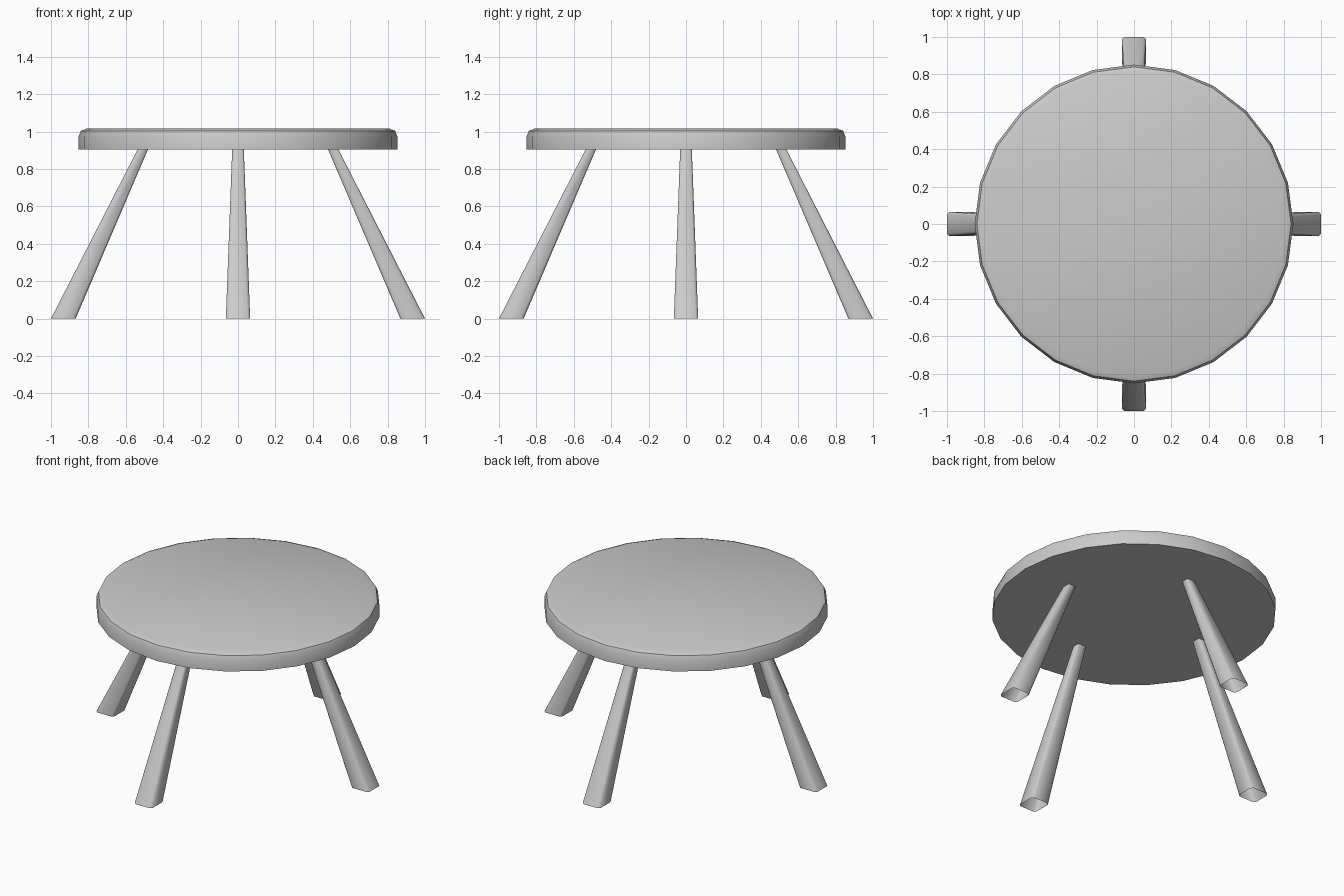
import bpy, bmesh, math

if "Cube" in bpy.data.objects:
    bpy.data.objects.remove(bpy.data.objects["Cube"])


def make_object(name, bm, smooth_angle):
    bmesh.ops.recalc_face_normals(bm, faces=bm.faces)
    mesh = bpy.data.meshes.new(name)
    bm.to_mesh(mesh)
    bm.free()
    ob = bpy.data.objects.new(name, mesh)
    bpy.context.collection.objects.link(ob)
    bpy.ops.object.select_all(action='DESELECT')
    ob.select_set(True)
    bpy.context.view_layer.objects.active = ob
    bpy.ops.object.shade_smooth_by_angle(angle=math.radians(smooth_angle))
    return ob


def loft(bm, loops):
    """Join equal-length closed loops of points with quads; return vertex rings."""
    rings = [[bm.verts.new(p) for p in loop] for loop in loops]
    for a, b in zip(rings, rings[1:]):
        n = len(a)
        for i in range(n):
            j = (i + 1) % n
            bm.faces.new((a[i], a[j], b[j], b[i]))
    return rings


def circle(r, z, n=24):
    return [(r * math.cos(2 * math.pi * i / n), r * math.sin(2 * math.pi * i / n), z)
            for i in range(n)]


def leg_section(x_in, x_out, half, c, z):
    # square section with small corner chamfers
    return [(x_in + c, -half, z), (x_out - c, -half, z),
            (x_out, -half + c, z), (x_out, half - c, z),
            (x_out - c, half, z), (x_in + c, half, z),
            (x_in, half - c, z), (x_in, -half + c, z)]


# round table top with a softened upper rim
bm = bmesh.new()
profile = [(0.852, 0.905), (0.852, 0.975), (0.84, 1.004), (0.81, 1.016)]
rings = loft(bm, [circle(r, z) for r, z in profile])
bm.faces.new(rings[0])
bm.faces.new(rings[-1])
make_object("table_top", bm, 40)

# four splayed, tapered legs, hollow at the foot
for k, side in enumerate(("right", "back", "left", "front")):
    bm = bmesh.new()
    loft(bm, [leg_section(0.868, 1.0, 0.065, 0.014, 0.0),
              leg_section(0.480, 0.535, 0.031, 0.007, 0.908)])
    leg = make_object(side + "_leg", bm, 50)
    leg.rotation_euler.z = k * math.pi / 2
